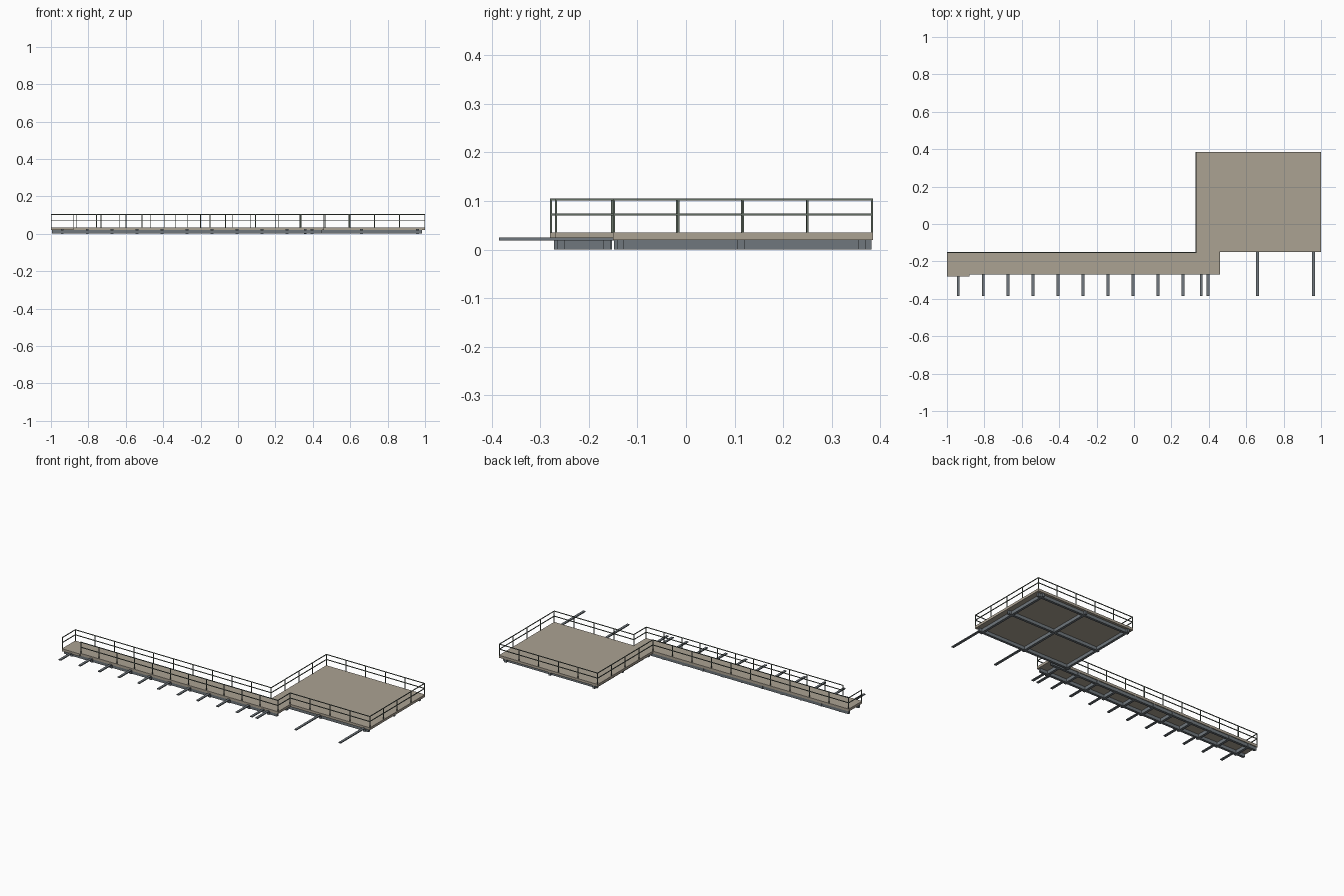
import bpy, bmesh
from mathutils import Matrix, Vector

if "Cube" in bpy.data.objects:
    bpy.data.objects.remove(bpy.data.objects["Cube"])


def material(name, rgb):
    m = bpy.data.materials.new(name)
    m.diffuse_color = (*rgb, 1)
    m.use_nodes = True
    m.node_tree.nodes["Principled BSDF"].inputs["Base Color"].default_value = m.diffuse_color
    return m


TAN = material("tan decking", (0.41, 0.36, 0.29))
SLATE = material("slate steel", (0.16, 0.185, 0.205))
GREEN = material("grey green railing", (0.13, 0.16, 0.13))


def boxes(name, mat, items):
    """One object from boxes given as (x0, x1, y0, y1, z0, z1)."""
    bm = bmesh.new()
    for x0, x1, y0, y1, z0, z1 in items:
        centre = Vector(((x0 + x1) / 2, (y0 + y1) / 2, (z0 + z1) / 2))
        size = (x1 - x0, y1 - y0, z1 - z0, 1)
        bmesh.ops.create_cube(bm, size=1, matrix=Matrix.Translation(centre) @ Matrix.Diagonal(size))
    mesh = bpy.data.meshes.new(name)
    bm.to_mesh(mesh)
    bm.free()
    mesh.materials.append(mat)
    ob = bpy.data.objects.new(name, mesh)
    bpy.context.collection.objects.link(ob)
    return ob


def deck(name, outline, z0, z1):
    """Slab extruded from an outline."""
    bm = bmesh.new()
    face = bm.faces.new([bm.verts.new((x, y, z0)) for x, y in outline])
    new = bmesh.ops.extrude_face_region(bm, geom=[face])["geom"]
    bmesh.ops.translate(bm, vec=(0, 0, z1 - z0), verts=[v for v in new if isinstance(v, bmesh.types.BMVert)])
    bmesh.ops.recalc_face_normals(bm, faces=bm.faces)
    mesh = bpy.data.meshes.new(name)
    bm.to_mesh(mesh)
    bm.free()
    mesh.materials.append(TAN)
    bpy.context.collection.objects.link(bpy.data.objects.new(name, mesh))


DECK_LOW, DECK_TOP, RAIL_TOP, RAIL_MID = 0.02, 0.035, 0.105, 0.072
R = 0.002  # half thickness of posts and rails
H = 0.0075  # half width of beams


def railing(name, a, b, spans):
    """Straight run with evenly spaced posts, a top rail and a middle rail."""
    items = []
    for i in range(spans + 1):
        t = i / spans
        x, y = a[0] + (b[0] - a[0]) * t, a[1] + (b[1] - a[1]) * t
        items.append((x - R, x + R, y - R, y + R, DECK_TOP - 0.004, RAIL_TOP - R))
    x0, x1 = sorted((a[0], b[0]))
    y0, y1 = sorted((a[1], b[1]))
    for z in (RAIL_MID, RAIL_TOP - R):
        items.append((x0 - R, x1 + R, y0 - R, y1 + R, z - R, z + R))
    boxes(name, GREEN, items)


# Decks
deck("platform_deck", [(0.33, -0.15), (1, -0.15), (1, 0.385), (0.33, 0.385)], DECK_LOW, DECK_TOP)
deck("walkway_deck", [(-1, -0.28), (-0.88, -0.28), (-0.88, -0.27), (0.46, -0.27),
                      (0.46, -0.15), (-1, -0.15)], DECK_LOW, DECK_TOP)

# Platform frame
platform_x = (0.36, 0.66, 0.96)
boxes("platform_beams", SLATE,
      [(x - H, x + H, -0.148, 0.382, 0, DECK_LOW) for x in platform_x]
      + [(0.345, 0.985, y - H, y + H, 0.0005, DECK_LOW) for y in (-0.135, 0.114, 0.362)])

# Walkway frame
walkway_x = [-0.94 + i * 0.1335 for i in range(11)]
boxes("walkway_edge_beams", SLATE,
      [(-0.995, 0.45, y - H, y + H, 0.0005, DECK_LOW) for y in (-0.258, -0.162)])
boxes("walkway_joists", SLATE,
      [(x - H, x + H, -0.272, -0.152, 0, DECK_LOW) for x in walkway_x])

# Flat bars reaching out in front
boxes("cantilever_bars", SLATE,
      [(x - H, x + H, -0.385, -0.26, 0.019, 0.0245) for x in walkway_x + [platform_x[0]]]
      + [(x - H, x + H, -0.385, -0.145, 0.019, 0.0245) for x in platform_x[1:]])

# Railings, leaving the entrance gap at the front left
e = R
railing("walkway_back_railing", (-1 + e, -0.15 - e), (0.33 + e, -0.15 - e), 10)
railing("walkway_left_railing", (-1 + e, -0.28 + e), (-1 + e, -0.15 - e), 1)
railing("walkway_front_railing", (-0.88 + e, -0.27 + e), (0.46 - e, -0.27 + e), 11)
railing("walkway_right_railing", (0.46 - e, -0.27 + e), (0.46 - e, -0.15 + e), 1)
railing("platform_front_railing", (0.46 - e, -0.15 + e), (1 - e, -0.15 + e), 4)
railing("platform_right_railing", (1 - e, -0.15 + e), (1 - e, 0.385 - e), 4)
railing("platform_back_railing", (0.33 + e, 0.385 - e), (1 - e, 0.385 - e), 5)
railing("platform_left_railing", (0.33 + e, -0.15 - e), (0.33 + e, 0.385 - e), 4)
